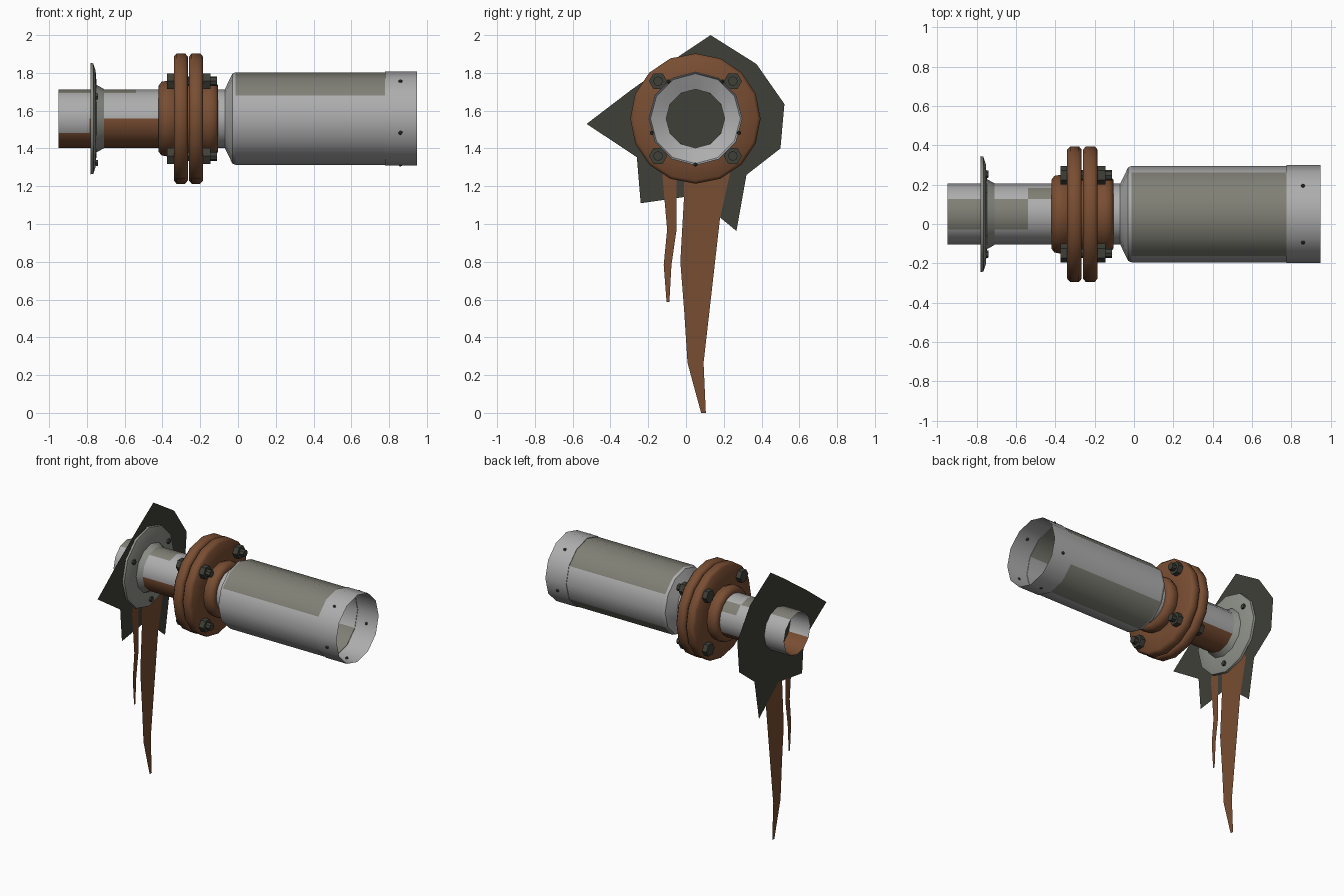
import bpy, bmesh, math

if "Cube" in bpy.data.objects:
    bpy.data.objects.remove(bpy.data.objects["Cube"])

CY, CZ = 0.05, 1.558          # pipe axis, running along x


def material(name, rgb):
    m = bpy.data.materials.new(name)
    m.diffuse_color = (*rgb, 1)
    m.use_nodes = True
    m.node_tree.nodes["Principled BSDF"].inputs["Base Color"].default_value = m.diffuse_color
    return m


STEEL = material("light steel", (0.42, 0.42, 0.42))
WORN = material("weathered steel", (0.215, 0.215, 0.18))
PLATE = material("dull zinc", (0.27, 0.28, 0.25))
RUST = material("rust", (0.19, 0.075, 0.032))
DARK = material("dark iron", (0.05, 0.05, 0.04))


def finish(name, bm, mats, smooth=True, angle=35):
    me = bpy.data.meshes.new(name)
    bm.to_mesh(me)
    bm.free()
    for m in mats:
        me.materials.append(m)
    ob = bpy.data.objects.new(name, me)
    bpy.context.collection.objects.link(ob)
    if smooth:
        bpy.ops.object.select_all(action='DESELECT')
        ob.select_set(True)
        bpy.context.view_layer.objects.active = ob
        bpy.ops.object.shade_smooth_by_angle(angle=math.radians(angle))
    return ob


def lathe(name, profile, sides, mats, rule=None, y=CY, z=CZ, cap=False, angle=35):
    """Revolve (x, radius) points about x; rule(x, degrees) picks a face's material."""
    bm = bmesh.new()
    step = 2 * math.pi / sides
    rings = [[bm.verts.new((x, y + r * math.cos(k * step), z + r * math.sin(k * step)))
              for k in range(sides)] for x, r in profile]
    for i in range(len(rings) - 1):
        for k in range(sides):
            n = (k + 1) % sides
            f = bm.faces.new((rings[i][k], rings[i][n], rings[i + 1][n], rings[i + 1][k]))
            if rule:
                mid = (profile[i][0] + profile[i + 1][0]) / 2
                f.material_index = rule(mid, math.degrees((k + 0.5) * step))
    if cap:
        bm.faces.new(rings[0])
        bm.faces.new(rings[-1])
        bmesh.ops.recalc_face_normals(bm, faces=bm.faces[:])
    return finish(name, bm, mats, angle=angle)


def sheet(name, x, pts, mat):
    """Flat sheet in the yz plane."""
    bm = bmesh.new()
    f = bm.faces.new([bm.verts.new((x, y, z)) for y, z in pts])
    bmesh.ops.triangulate(bm, faces=[f])
    finish(name, bm, [mat], smooth=False)


def around(r, degrees):
    a = math.radians(degrees)
    return CY + r * math.cos(a), CZ + r * math.sin(a)


# narrow pipe with worn and rusty panels
def narrow_rule(x, a):
    if x < -0.78:
        return 1 if 60 < a < 120 else 2 if 210 < a < 300 else 0
    if x < -0.42 and 180 < a < 330:
        return 2
    if x < -0.54:
        return 1 if 60 < a < 120 else 0
    return 1 if x < -0.42 and 30 < a < 60 else 0


lathe("narrow_pipe", [(x, 0.155) for x in (-0.95, -0.785, -0.54, -0.41, -0.07)],
      12, [STEEL, WORN, RUST], narrow_rule)

# reducer and wide pipe
lathe("reducer", [(-0.07, 0.155), (-0.065, 0.165), (-0.03, 0.238), (-0.012, 0.245)], 12, [STEEL])
lathe("wide_pipe", [(-0.012, 0.245), (0.777, 0.245)], 12, [STEEL, WORN],
      lambda x, a: 1 if 30 < a < 150 or 270 < a < 330 else 0)
lathe("end_sleeve", [(0.777, 0.245), (0.777, 0.249), (0.948, 0.249)], 12, [STEEL])

# rivets round the sleeve
bm = bmesh.new()
for k in range(5):
    y, z = around(0.243, 54 + 72 * k)
    ret = bmesh.ops.create_icosphere(bm, subdivisions=1, radius=0.012)
    bmesh.ops.translate(bm, verts=ret["verts"], vec=(0.86, y, z))
finish("sleeve_rivets", bm, [DARK])

# rusty flange pair: one half profile, mirrored
half = [(-0.42, 0.155), (-0.42, 0.175), (-0.405, 0.195), (-0.37, 0.201), (-0.34, 0.19),
        (-0.34, 0.328), (-0.325, 0.345), (-0.28, 0.345), (-0.266, 0.328), (-0.266, 0.2)]
lathe("flange_pair", half + [(-0.525 - x, r) for x, r in reversed(half)], 16, [RUST], angle=50)

# flange bolts: head, nut and threaded end
for k in range(4):
    y, z = around(0.28, 45 + 90 * k)
    for part, x0, x1, r, n in (("head", -0.375, -0.339, 0.048, 6), ("nut", -0.186, -0.146, 0.048, 6),
                               ("rod", -0.34, -0.112, 0.026, 8)):
        lathe(f"flange_bolt_{part}_{k + 1}", [(x0, r), (x1, r)], n, [DARK], y=y, z=z, cap=True)

# wall flange with collar and three screws
lathe("wall_flange", [(-0.781, 0.155), (-0.781, 0.295), (-0.766, 0.292), (-0.754, 0.255),
                      (-0.748, 0.178), (-0.71, 0.157)], 12, [PLATE])
for k in range(3):
    y, z = around(0.235, 30 + 120 * k)
    lathe(f"wall_screw_{k + 1}", [(-0.76, 0.02), (-0.74, 0.018)], 6, [DARK], y=y, z=z, cap=True)

# broken wall sheet and rust streaks
sheet("wall_sheet", -0.787, [(-0.526, 1.53), (-0.29, 1.71), (-0.02, 1.90), (0.13, 2.0), (0.373, 1.847),
                             (0.521, 1.635), (0.5, 1.4), (0.32, 1.26), (0.267, 0.963), (0.04, 1.15),
                             (-0.24, 1.11), (-0.24, 1.34)], DARK)
sheet("large_rust_streak", -0.783, [(-0.01, 1.38), (-0.01, 1.15), (-0.03, 0.8), (-0.01, 0.545),
                                    (0.008, 0.265), (0.08, 0), (0.105, 0), (0.093, 0.265),
                                    (0.14, 0.785), (0.18, 1.03), (0.24, 1.30), (0.2, 1.38)], RUST)
sheet("small_rust_streak", -0.783, [(-0.12, 1.36), (-0.125, 1.26), (-0.1, 0.97), (-0.118, 0.783),
                                    (-0.103, 0.587), (-0.088, 0.587), (-0.077, 0.783),
                                    (-0.05, 0.97), (-0.05, 1.36)], RUST)
